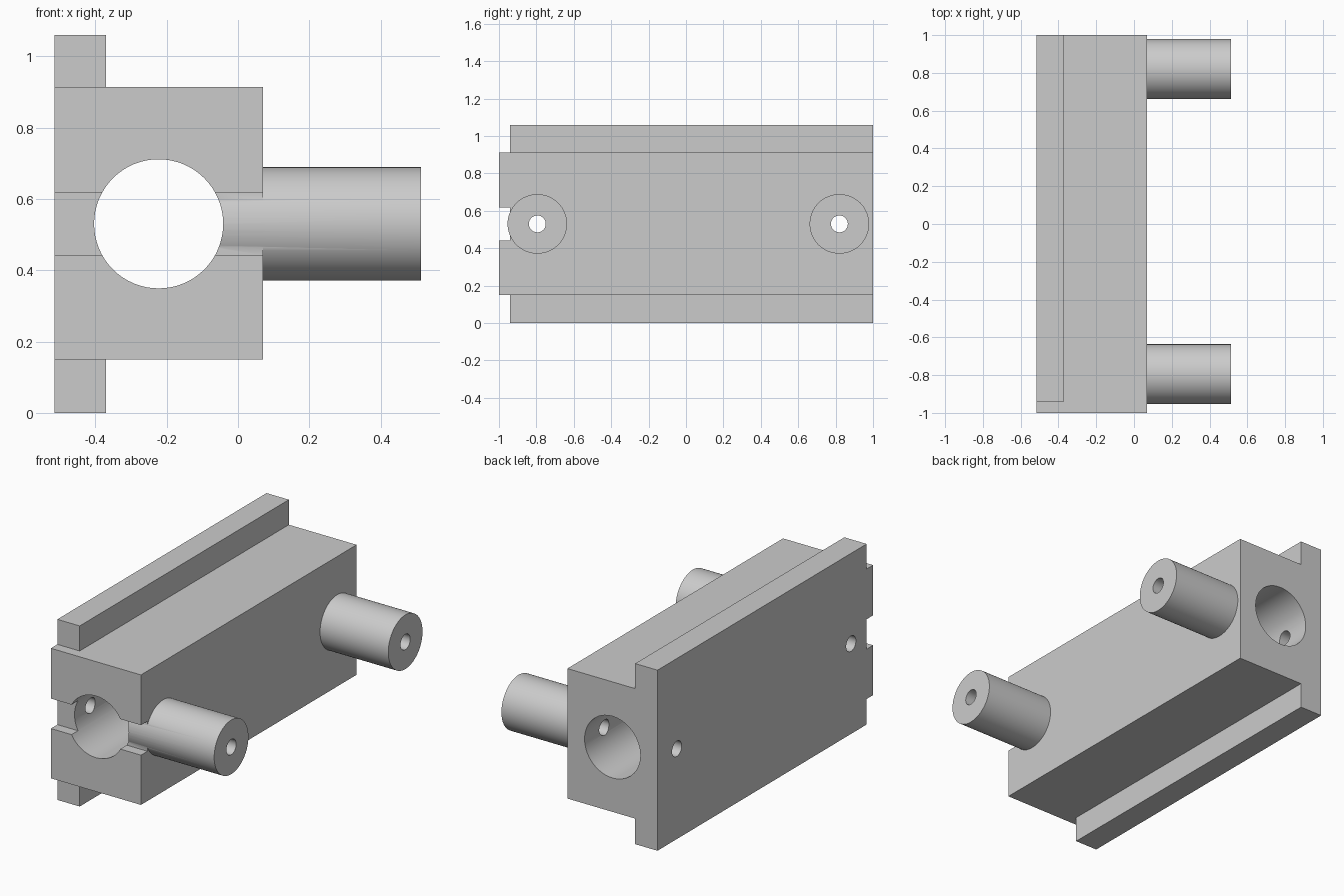
import bpy
import bmesh
from math import pi
from mathutils import Matrix

cube = bpy.data.objects.get("Cube")
if cube:
    bpy.data.objects.remove(cube, do_unlink=True)

BACK, STEP, FACE = -0.515, -0.37, 0.07     # x planes of the block
LOW, HIGH, TOP = 0.15, 0.913, 1.06         # z levels of the flanges
LIP = -0.94                                # y where the flanges stop
MID = TOP / 2

grey = bpy.data.materials.new("plain grey")
grey.use_nodes = True
grey.diffuse_color = (0.6, 0.6, 0.6, 1)
grey.node_tree.nodes["Principled BSDF"].inputs["Base Color"].default_value = (0.6, 0.6, 0.6, 1)


def add_object(name, bm):
    bmesh.ops.recalc_face_normals(bm, faces=bm.faces)
    mesh = bpy.data.meshes.new(name)
    bm.to_mesh(mesh)
    bm.free()
    mesh.materials.append(grey)
    obj = bpy.data.objects.new(name, mesh)
    bpy.context.collection.objects.link(obj)
    return obj


def prism(name, profile, y0, y1):
    """Extrude an (x, z) outline along y."""
    bm = bmesh.new()
    face = bm.faces.new([bm.verts.new((x, y0, z)) for x, z in profile])
    new = bmesh.ops.extrude_face_region(bm, geom=[face])["geom"]
    verts = [v for v in new if isinstance(v, bmesh.types.BMVert)]
    bmesh.ops.translate(bm, verts=verts, vec=(0, y1 - y0, 0))
    return add_object(name, bm)


def box(name, x0, x1, y0, y1, z0, z1):
    return prism(name, [(x0, z0), (x1, z0), (x1, z1), (x0, z1)], y0, y1)


def cylinder(name, axis, radius, start, end, x=0, y=0):
    """Cylinder along x or y at mid height."""
    centre = (start + end) / 2
    place = (centre, y, MID) if axis == "Y" else (x, centre, MID)
    turn = Matrix.Rotation(pi / 2, 4, axis)
    bm = bmesh.new()
    bmesh.ops.create_cone(bm, cap_ends=True, segments=64, radius1=radius, radius2=radius,
                          depth=end - start, matrix=Matrix.Translation(place) @ turn)
    return add_object(name, bm)


def combine(target, tool, operation):
    """Apply a boolean and discard the tool."""
    mod = target.modifiers.new("boolean", "BOOLEAN")
    mod.operation = operation
    mod.solver = "EXACT"
    mod.object = tool
    bpy.context.view_layer.update()
    graph = bpy.context.evaluated_depsgraph_get()
    mesh = bpy.data.meshes.new_from_object(target.evaluated_get(graph))
    target.modifiers.clear()
    target.data = mesh
    bpy.data.objects.remove(tool, do_unlink=True)


# T-shaped block with the two flanges along its back
block = prism("flanged_block", [(BACK, 0), (STEP, 0), (STEP, LOW), (FACE, LOW),
                                (FACE, HIGH), (STEP, HIGH), (STEP, TOP), (BACK, TOP)], -1, 1)

# Front end: shortened flanges and the cross slot
for z0, z1 in ((-1, LOW), (MID - 0.088, MID + 0.088), (HIGH, 2)):
    combine(block, box("front_cut", -1, 1, -2, LIP, z0, z1), "DIFFERENCE")

# Two round bosses on the side
bosses = (-0.795, 0.82)
for y in bosses:
    combine(block, cylinder("boss", "Y", 0.159, -0.2, 0.513, y=y), "UNION")

# Long bore through the block, then a screw hole through each boss
combine(block, cylinder("bore_cut", "X", 0.181, -2, 2, x=(BACK + FACE) / 2), "DIFFERENCE")
for y in bosses:
    combine(block, cylinder("hole_cut", "Y", 0.045, -1, 1, y=y), "DIFFERENCE")

bpy.ops.object.select_all(action="DESELECT")
block.select_set(True)
bpy.context.view_layer.objects.active = block
bpy.ops.object.shade_smooth_by_angle(angle=pi / 6)
